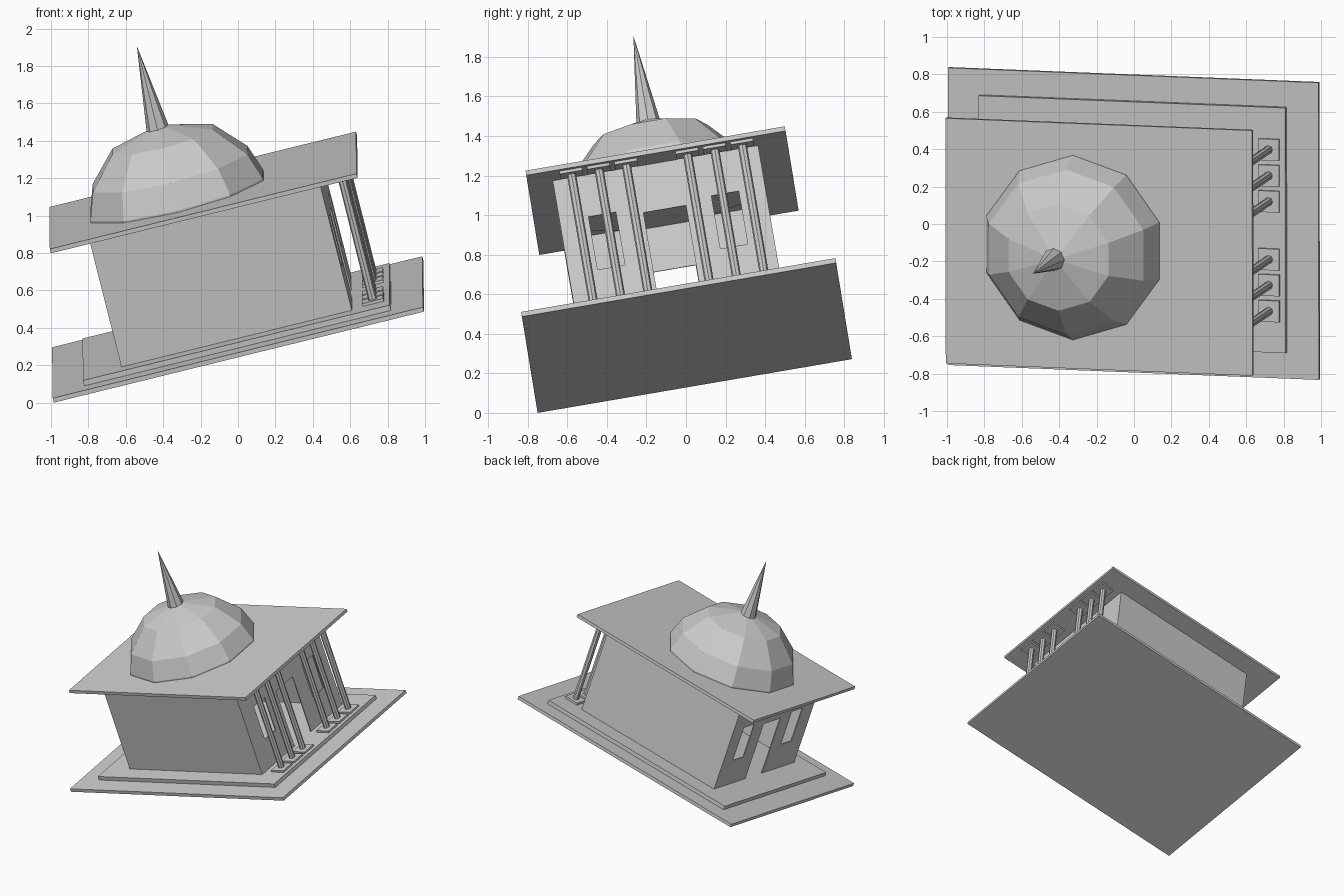
import bpy, bmesh, math
from mathutils import Matrix, Vector, Euler

if "Cube" in bpy.data.objects:
    bpy.data.objects.remove(bpy.data.objects["Cube"])

# Whole building stands on a tilted frame, origin at one corner of the plinth
FRAME = Matrix.Translation((-0.985, -0.75, 0.0)) @ Euler(
    (math.radians(10), math.radians(-13.8), math.radians(-2.3))).to_matrix().to_4x4()

stone = bpy.data.materials.new("grey stone")
stone.diffuse_color = (0.6, 0.6, 0.6, 1)
stone.use_nodes = True
stone.node_tree.nodes["Principled BSDF"].inputs["Base Color"].default_value = stone.diffuse_color

MID = 0.807                       # centre line across the building
FLOOR, CEILING = 0.055, 0.766


def finish(name, bm):
    bmesh.ops.recalc_face_normals(bm, faces=bm.faces)
    mesh = bpy.data.meshes.new(name)
    bm.to_mesh(mesh)
    bm.free()
    mesh.materials.append(stone)
    obj = bpy.data.objects.new(name, mesh)
    bpy.context.collection.objects.link(obj)
    obj.matrix_world = FRAME
    return obj


def box(name, x, y, z):
    bm = bmesh.new()
    bmesh.ops.create_cube(bm, size=1)
    for v in bm.verts:
        v.co = [lo + (c + 0.5) * (hi - lo) for c, (lo, hi) in zip(v.co, (x, y, z))]
    return finish(name, bm)


def lathe(name, cx, cy, profile, sides, turn=0.0):
    """Faceted round part from (radius, height) pairs; radius 0 is a point."""
    bm = bmesh.new()
    rings = []
    for r, z in profile:
        if r == 0:
            rings.append([bm.verts.new((cx, cy, z))] * sides)
            continue
        angles = [turn + 2 * math.pi * i / sides for i in range(sides)]
        rings.append([bm.verts.new((cx + r * math.cos(a), cy + r * math.sin(a), z)) for a in angles])
    for a, b in zip(rings, rings[1:]):
        for i in range(sides):
            j = (i + 1) % sides
            bm.faces.new(list(dict.fromkeys((a[i], a[j], b[j], b[i]))))
    for ring in (rings[0], rings[-1]):
        if ring[0] != ring[1]:
            bm.faces.new(ring)
    return finish(name, bm)


def end_wall(name, x0, x1):
    """Wall across the building with a doorway between two windows."""
    ys = [0.27, 0.418, 0.558, 0.695, 0.913, 1.048, 1.188, 1.324]
    zs = [FLOOR, 0.27, 0.523, 0.55, CEILING]
    bm = bmesh.new()
    for i in range(len(ys) - 1):
        for k in range(len(zs) - 1):
            window = i in (1, 5) and k in (1, 2)
            door = i == 3 and k < 2
            if not (window or door):
                bm.faces.new([bm.verts.new((x0, y, z)) for y, z in (
                    (ys[i], zs[k]), (ys[i + 1], zs[k]), (ys[i + 1], zs[k + 1]), (ys[i], zs[k + 1]))])
    bmesh.ops.remove_doubles(bm, verts=bm.verts, dist=1e-5)
    skin = bmesh.ops.extrude_face_region(bm, geom=bm.faces[:], use_keep_orig=True)
    for v in skin["geom"]:
        if isinstance(v, bmesh.types.BMVert):
            v.co.x = x1
    return finish(name, bm)


# Stepped plinth and flat roof
box("lower_step", (0, 2.04), (0, 1.612), (0, 0.025))
box("upper_step", (0.175, 1.865), (0.143, 1.473), (0.025, FLOOR))
box("roof_slab", (0.175, 1.865), (0.143, 1.473), (CEILING, 0.79))

# Hollow hall
T = 0.008
end_wall("rear_wall", 0.387, 0.387 + T)
end_wall("entrance_wall", 1.657 - T, 1.657)
for name, y in (("side_wall_near", 0.27), ("side_wall_far", 1.324 - T)):
    box(name, (0.387, 1.657), (y, y + T), (FLOOR, CEILING))

# Dome and spire
lathe("dome", 0.878, 0.8, [(0.5, 0.75), (0.5, 0.80), (0.448, 0.945),
                           (0.29, 1.113), (0, 1.195)], 10, math.radians(18))
lathe("spire", 0.867, 0.798, [(0.062, 1.15), (0.062, 1.17), (0, 1.637)], 8)

# Portico: two groups of three columns with square bases and capitals
for side in (-1, 1):
    for offset in (0.157, 0.297, 0.438):
        y = MID + side * offset
        lathe("column", 1.775, y, [(0.023, FLOOR), (0.023, CEILING)], 8)
        for name, z in (("column_base", FLOOR), ("column_capital", CEILING - 0.015)):
            box(name, (1.717, 1.833), (y - 0.058, y + 0.058), (z, z + 0.015))
